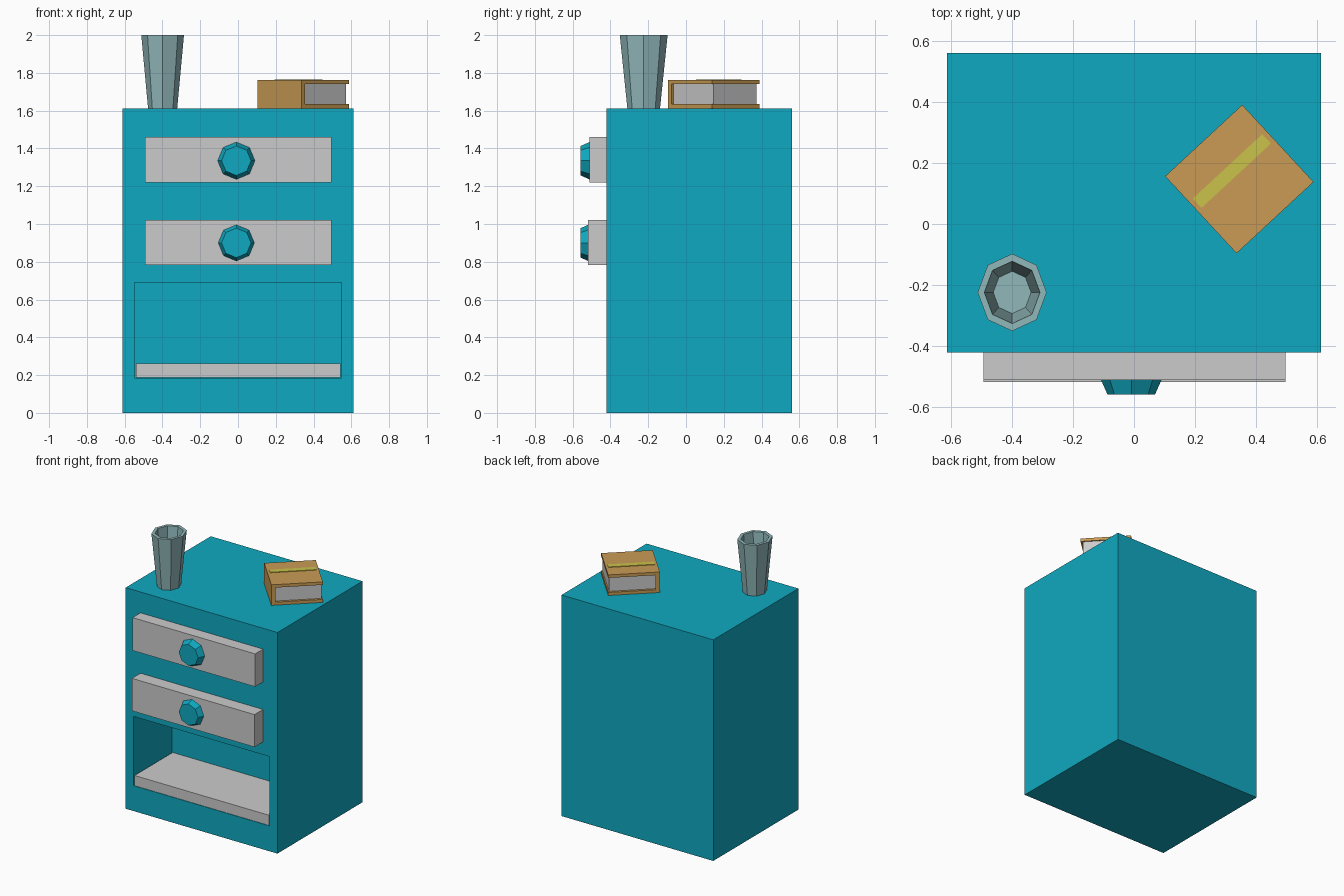
import bpy, bmesh
from math import radians
from mathutils import Matrix, Vector

if "Cube" in bpy.data.objects:
    bpy.data.objects.remove(bpy.data.objects["Cube"])


def material(name, rgb):
    m = bpy.data.materials.new(name)
    m.diffuse_color = (*rgb, 1)
    m.use_nodes = True
    m.node_tree.nodes["Principled BSDF"].inputs["Base Color"].default_value = m.diffuse_color
    return m


TEAL = material("teal_paint", (0.005, 0.397, 0.533))
BROWN = material("brown_cover", (0.587, 0.33, 0.089))
YELLOW = material("yellow_band", (0.587, 0.54, 0.068))
GLASS = material("grey_blue_glaze", (0.285, 0.477, 0.492))


def finish(name, bm, mat=None, matrix=None):
    bmesh.ops.recalc_face_normals(bm, faces=bm.faces)
    mesh = bpy.data.meshes.new(name)
    bm.to_mesh(mesh)
    bm.free()
    if mat:
        mesh.materials.append(mat)
    obj = bpy.data.objects.new(name, mesh)
    if matrix:
        obj.matrix_world = matrix
    bpy.context.collection.objects.link(obj)
    return obj


def box_bm(lo, hi):
    lo, hi = Vector(lo), Vector(hi)
    bm = bmesh.new()
    bmesh.ops.create_cube(bm, size=1, matrix=Matrix.Translation((lo + hi) / 2)
                          @ Matrix.Diagonal((*(hi - lo), 1)))
    return bm


def box(name, lo, hi, mat=None, matrix=None):
    return finish(name, box_bm(lo, hi), mat, matrix)


def cone_bm(r1, r2, depth, matrix):
    bm = bmesh.new()
    bmesh.ops.create_cone(bm, cap_ends=True, segments=8, radius1=r1, radius2=r2,
                          depth=depth, matrix=matrix)
    return bm


# Cabinet: solid block with an open niche pushed into the front face
bm = box_bm((-0.612, -0.42, 0), (0.612, 0.56, 1.612))
front = min(bm.faces, key=lambda f: f.calc_center_median().y)
bmesh.ops.inset_individual(bm, faces=[front], thickness=0.05)
for v in front.verts:
    v.co.x = 0.547 if v.co.x > 0 else -0.547
    v.co.z = 0.69 if v.co.z > 0.8 else 0.185
back = bmesh.ops.extrude_discrete_faces(bm, faces=[front])["faces"][0]
bmesh.ops.translate(bm, verts=back.verts, vec=(0, 0.44, 0))
finish("cabinet", bm, TEAL)

# Niche shelf
box("niche_shelf", (-0.54, -0.421, 0.188), (0.543, 0.018, 0.262))

# Drawers and faceted knobs
for label, z0, z1, y, kz in (("lower", 0.783, 1.02, -0.518, 0.90),
                             ("upper", 1.22, 1.46, -0.511, 1.335)):
    box(label + "_drawer", (-0.493, y, z0), (0.496, -0.41, z1))
    bm = cone_bm(0.1, 0.078, 0.05,
                 Matrix.Translation((-0.009, -0.533, kz)) @ Matrix.Rotation(radians(90), 4, 'X'))
    finish(label + "_knob", bm, TEAL)

# Vase: tapered octagon, rim inset and hollowed down to a floor
bm = cone_bm(0.077, 0.113, 0.39, Matrix.Translation((0, 0, 0.195)))
top = max(bm.faces, key=lambda f: f.calc_center_median().z)
bmesh.ops.inset_individual(bm, faces=[top], thickness=0.022)
floor = bmesh.ops.extrude_discrete_faces(bm, faces=[top])["faces"][0]
for v in floor.verts:
    v.co = (v.co.x * 0.68, v.co.y * 0.68, 0.03)
finish("vase", bm, GLASS,
       Matrix.Translation((-0.399, -0.224, 1.61)) @ Matrix.Diagonal((1, 1.12, 1, 1)))

# Book: C-shaped cover, page block and band, turned on the cabinet top
turn = Matrix.Translation((0.345, 0.147, 1.612)) @ Matrix.Rotation(radians(42.8), 4, 'Z')
H = 0.172
profile = [(-H, 0), (H, 0), (H, 0.022), (-0.145, 0.022),
           (-0.145, 0.128), (H, 0.128), (H, 0.15), (-H, 0.15)]
bm = bmesh.new()
face = bm.faces.new([bm.verts.new((x, -H, z)) for x, z in profile])
side = bmesh.ops.extrude_face_region(bm, geom=[face])["geom"]
bmesh.ops.translate(bm, verts=[g for g in side if isinstance(g, bmesh.types.BMVert)],
                    vec=(0, 2 * H, 0))
finish("book_cover", bm, BROWN, turn)
box("book_pages", (-0.146, -0.155, 0.021), (0.164, 0.155, 0.129), None, turn)
box("book_band", (-0.155, 0.015, 0.145), (0.155, 0.057, 0.154), YELLOW, turn)
